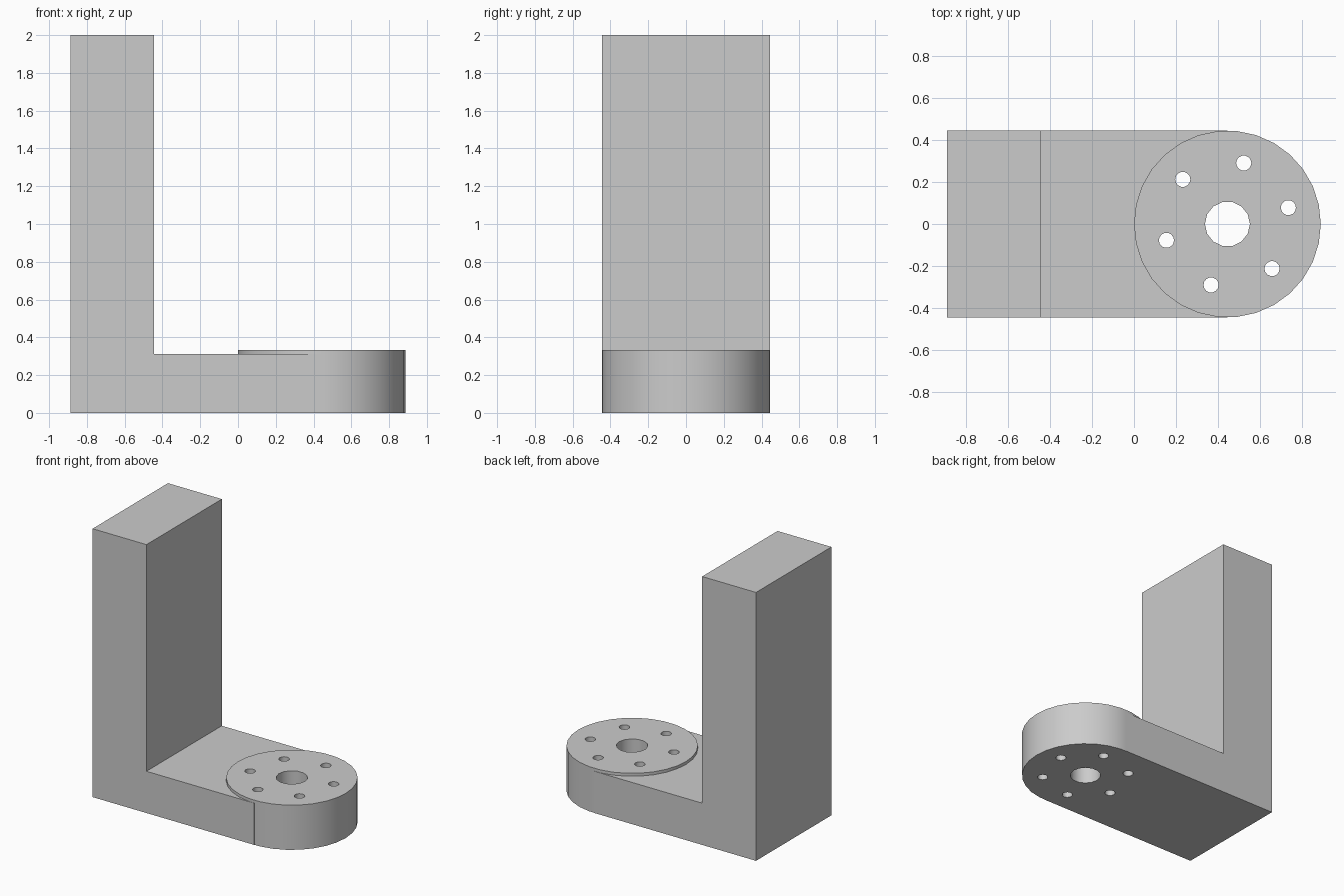
import bpy
import bmesh
import math

cube = bpy.data.objects.get("Cube")
if cube:
    bpy.data.objects.remove(cube, do_unlink=True)

HALF = 0.444           # half width, also the disc radius
SLAB_TOP = 0.311
DISC_TOP = 0.333
BOLT_CIRCLE = 0.3

grey = bpy.data.materials.new("plain grey")
grey.use_nodes = True
COLOUR = (0.6, 0.6, 0.6, 1)
grey.diffuse_color = COLOUR
grey.node_tree.nodes["Principled BSDF"].inputs["Base Color"].default_value = COLOUR


def add_object(name, bm):
    bmesh.ops.recalc_face_normals(bm, faces=bm.faces)
    mesh = bpy.data.meshes.new(name)
    bm.to_mesh(mesh)
    bm.free()
    mesh.materials.append(grey)
    obj = bpy.data.objects.new(name, mesh)
    bpy.context.collection.objects.link(obj)
    return obj


def cylinder(name, x, y, radius, bottom, top, sides):
    bpy.ops.mesh.primitive_cylinder_add(
        vertices=sides, radius=radius, depth=top - bottom,
        location=(x, y, (top + bottom) / 2),
        rotation=(0, 0, math.pi / 2))
    obj = bpy.context.object
    obj.name = name
    obj.data.materials.append(grey)
    return obj


def combine(target, tool, operation):
    mod = target.modifiers.new(operation.title(), 'BOOLEAN')
    mod.operation = operation
    mod.solver = 'EXACT'
    mod.object = tool
    bpy.context.view_layer.objects.active = target
    bpy.ops.object.modifier_apply(modifier=mod.name)
    bpy.data.objects.remove(tool, do_unlink=True)


# L-shaped bracket: upright and foot from one side profile
profile = [(-2 * HALF, 0), (HALF, 0), (HALF, SLAB_TOP),
           (-HALF, SLAB_TOP), (-HALF, 2), (-2 * HALF, 2)]
bm = bmesh.new()
side = bm.faces.new([bm.verts.new((x, -HALF, z)) for x, z in profile])
grown = bmesh.ops.extrude_face_region(bm, geom=[side])
moved = [v for v in grown["geom"] if isinstance(v, bmesh.types.BMVert)]
bmesh.ops.translate(bm, verts=moved, vec=(0, 2 * HALF, 0))
bracket = add_object("bracket", bm)

# Raised round mounting pad at the end of the foot
pad = cylinder("mounting_pad", HALF, 0, HALF, 0, DISC_TOP, 30)
combine(bracket, pad, 'UNION')

# Centre bore and ring of bolt holes, drilled right through
bore = cylinder("bore_cutter", HALF, 0, 0.107, -0.1, 0.5, 14)
combine(bracket, bore, 'DIFFERENCE')
for i in range(6):
    angle = math.radians(15 + 60 * i)
    hole = cylinder("bolt_cutter", HALF + BOLT_CIRCLE * math.cos(angle),
                    BOLT_CIRCLE * math.sin(angle), 0.036, -0.1, 0.5, 14)
    combine(bracket, hole, 'DIFFERENCE')

# Smooth round walls, crisp edges
bpy.ops.object.select_all(action='DESELECT')
bracket.select_set(True)
bpy.context.view_layer.objects.active = bracket
bpy.ops.object.shade_smooth_by_angle(angle=math.radians(35))
